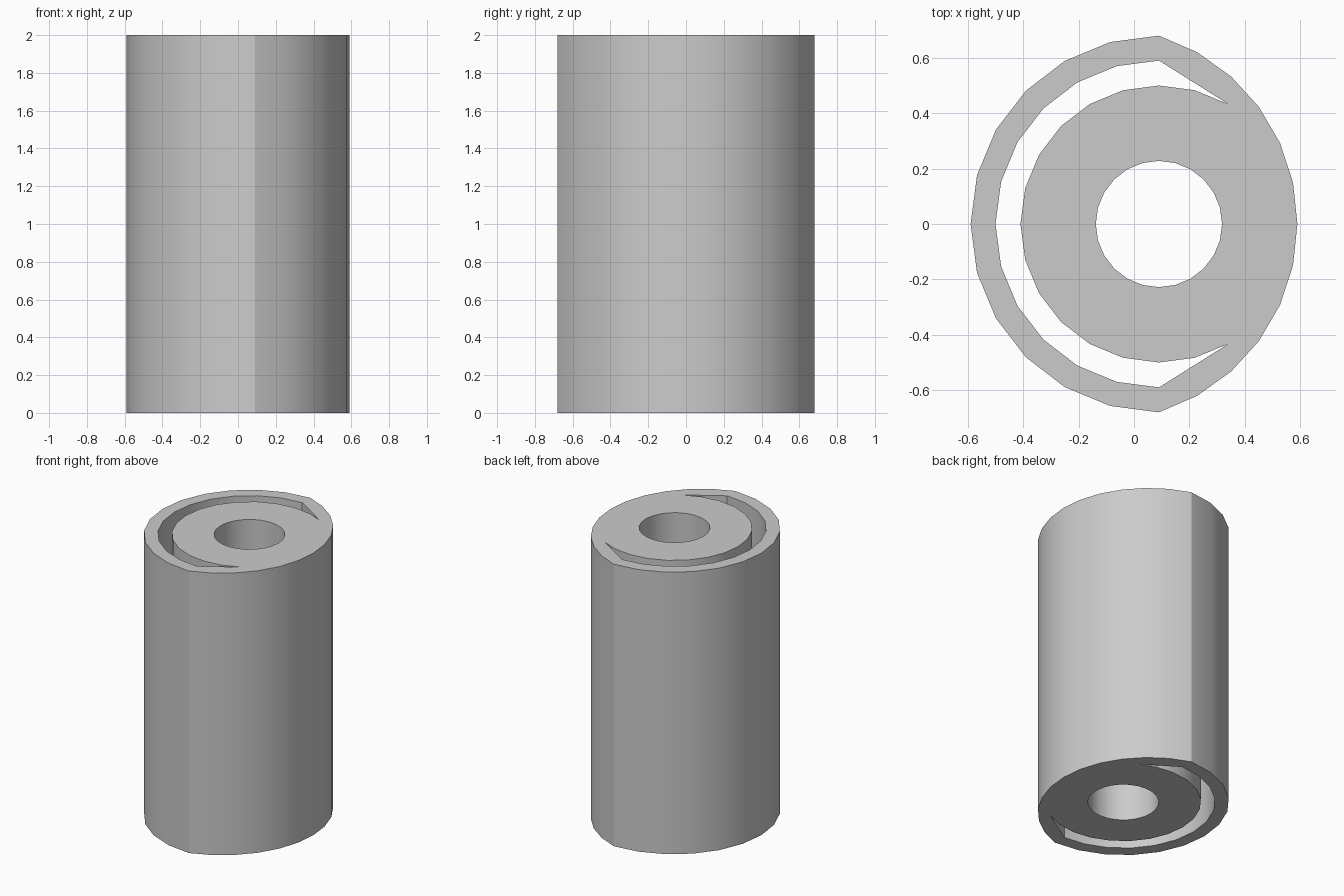
import bpy
import bmesh
from math import sin, cos, radians, asin, degrees, hypot

cube = bpy.data.objects.get("Cube")
if cube:
    bpy.data.objects.remove(cube)

HEIGHT = 2.0
AXIS = 0.09        # x of the bore axis
CORE = 0.5         # radius of the core
GROOVE = 0.59      # outer radius of the crescent slot
SHELL = 0.68       # outer radius of the thin wall


def arc(radius, start, end, steps, cx=AXIS):
    """Points along an arc, both ends included."""
    angles = [radians(start + (end - start) * i / steps) for i in range(steps + 1)]
    return [(cx + radius * cos(a), radius * sin(a)) for a in angles]


# Outer outline: half circle on the left, shallower arc on the right
offset = (SHELL ** 2 - CORE ** 2) / (2 * CORE)
big = hypot(offset, SHELL)
sweep = degrees(asin(SHELL / big))
outline = arc(SHELL, 90, 270, 12) + arc(big, -sweep, sweep, 12, AXIS - offset)[1:-1]

# Round bore and crescent slot with pointed ends
bore = arc(0.228, 0, 345, 23)
slot = arc(GROOVE, 90, 270, 12) + arc(CORE, 300, 60, 16)

# Fill the cross-section and extrude it
bm = bmesh.new()
edges = []
for loop in (outline, bore, slot):
    verts = [bm.verts.new((x, y, 0)) for x, y in loop]
    edges += [bm.edges.new((v, verts[i - 1])) for i, v in enumerate(verts)]
bmesh.ops.triangle_fill(bm, edges=edges, use_beauty=True, normal=(0, 0, 1))
top = bmesh.ops.extrude_face_region(bm, geom=bm.faces[:], use_keep_orig=True)
bmesh.ops.translate(bm, vec=(0, 0, HEIGHT),
                    verts=[g for g in top["geom"] if isinstance(g, bmesh.types.BMVert)])
bmesh.ops.recalc_face_normals(bm, faces=bm.faces[:])

mesh = bpy.data.meshes.new("slotted_sleeve")
bm.to_mesh(mesh)
bm.free()
sleeve = bpy.data.objects.new("slotted_sleeve", mesh)
bpy.context.collection.objects.link(sleeve)

# Plain grey material
grey = bpy.data.materials.new("light_grey")
grey.use_nodes = True
colour = (0.6, 0.6, 0.6, 1)
grey.diffuse_color = colour
grey.node_tree.nodes["Principled BSDF"].inputs["Base Color"].default_value = colour
mesh.materials.append(grey)

# Smooth walls, sharp rims and seams
bpy.ops.object.select_all(action="DESELECT")
sleeve.select_set(True)
bpy.context.view_layer.objects.active = sleeve
bpy.ops.object.shade_smooth_by_angle(angle=radians(30))
